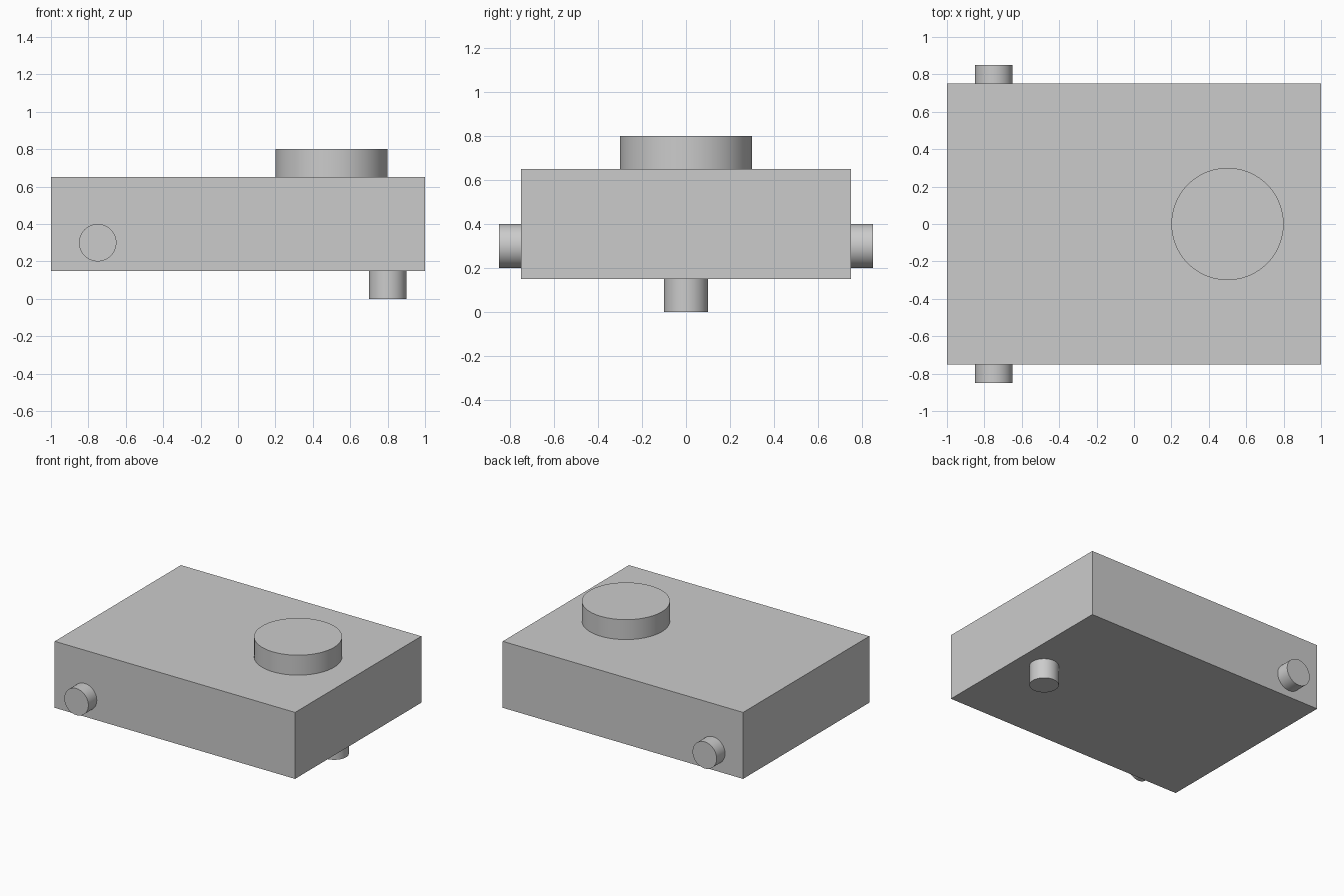
import bpy
import math

cube = bpy.data.objects.get("Cube")
if cube:
    bpy.data.objects.remove(cube, do_unlink=True)

# Single plain grey material
grey = bpy.data.materials.new("plain grey")
grey.use_nodes = True
colour = (0.6, 0.6, 0.6, 1)
grey.diffuse_color = colour
grey.node_tree.nodes["Principled BSDF"].inputs["Base Color"].default_value = colour


def finish(name):
    obj = bpy.context.object
    obj.name = name
    obj.data.name = name
    obj.data.materials.append(grey)
    return obj


def cylinder(name, radius, depth, centre, tilt=0):
    bpy.ops.mesh.primitive_cylinder_add(
        vertices=96, radius=radius, depth=depth,
        location=centre, rotation=(tilt, 0, 0))
    bpy.ops.object.shade_smooth_by_angle(angle=math.radians(30))
    return finish(name)


# Box body
bpy.ops.mesh.primitive_cube_add(size=1, location=(0, 0, 0.4))
body = finish("body")
body.scale = (2, 1.5, 0.5)
bpy.ops.object.transform_apply(location=False, rotation=False, scale=True)

# Wide disc on top and short peg underneath
cylinder("top_disc", 0.3, 0.15, (0.5, 0, 0.725))
cylinder("bottom_peg", 0.1, 0.15, (0.8, 0, 0.075))

# Matching pegs on the front and back
for name, side in (("front_peg", -1), ("back_peg", 1)):
    cylinder(name, 0.1, 0.1, (-0.75, side * 0.8, 0.3), math.pi / 2)
